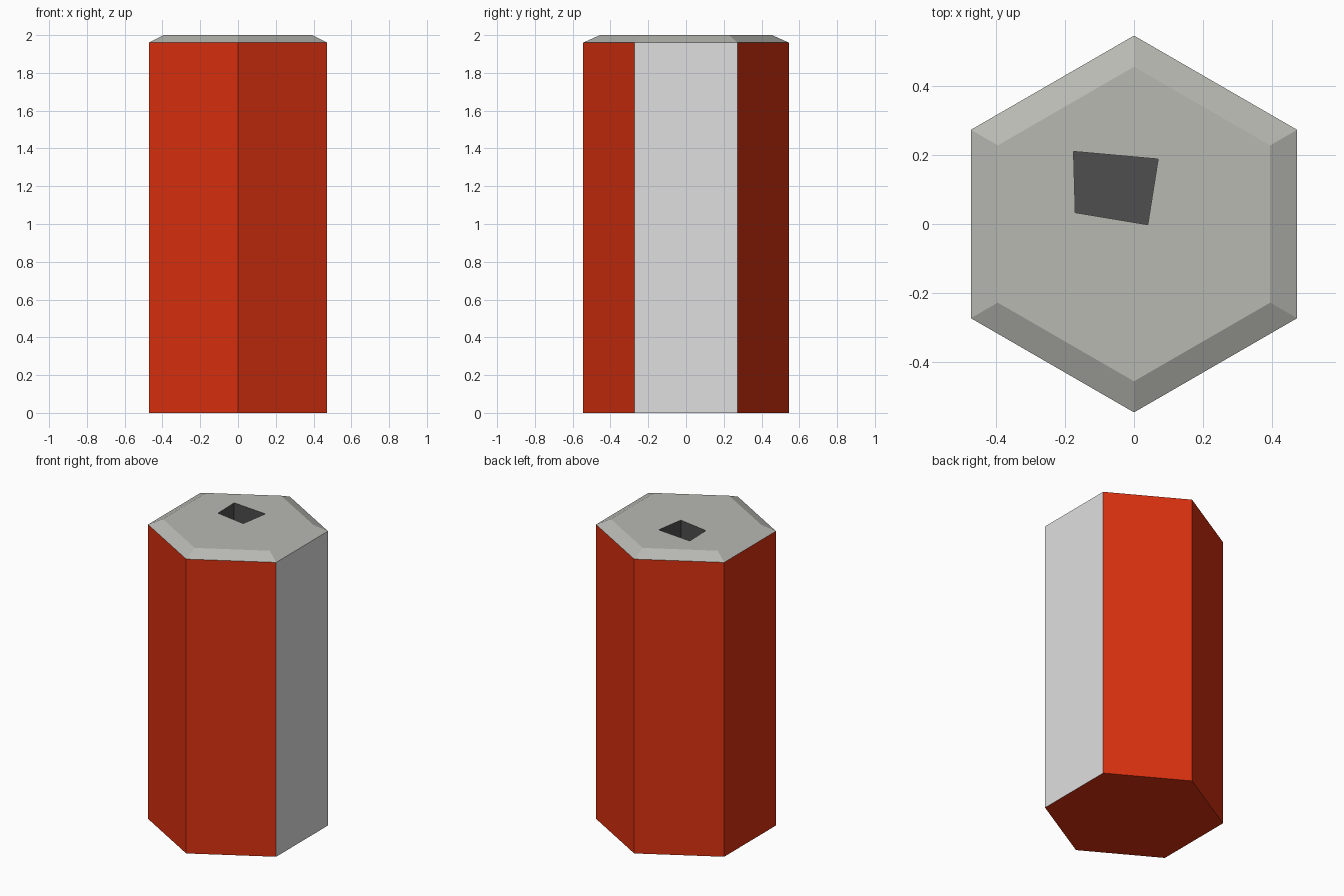
import bpy, bmesh, math

if "Cube" in bpy.data.objects:
    bpy.data.objects.remove(bpy.data.objects["Cube"])

H, BEVEL_Z, FLOOR_Z = 2.0, 1.96, 1.7
R_OUT, R_TOP = 0.545, 0.455


def material(name, rgb):
    m = bpy.data.materials.new(name)
    m.diffuse_color = (*rgb, 1.0)
    m.use_nodes = True
    m.node_tree.nodes["Principled BSDF"].inputs["Base Color"].default_value = m.diffuse_color
    return m


red = material("red", (0.70, 0.030, 0.005))
light_grey = material("light grey", (0.74, 0.74, 0.74))
warm_grey = material("warm grey", (0.48, 0.485, 0.45))
dark_grey = material("dark grey", (0.078, 0.078, 0.078))


def hexagon(r):
    # counter-clockwise, points on the y axis
    return [(r * math.cos(math.radians(30 + 60 * i)),
             r * math.sin(math.radians(30 + 60 * i))) for i in range(6)]


def ring(bm, pts, z):
    return [bm.verts.new((x, y, z)) for x, y in pts]


def wall(bm, low, high):
    n = len(low)
    for i in range(n):
        j = (i + 1) % n
        bm.faces.new((low[i], low[j], high[j], high[i]))


def finish(bm, name, mats):
    mesh = bpy.data.meshes.new(name)
    bm.normal_update()
    for m in mats:
        mesh.materials.append(m)
    if len(mats) > 1:               # the flat side facing +x is unpainted
        for f in bm.faces:
            f.material_index = 1 if f.normal.x > 0.95 else 0
    bm.to_mesh(mesh)
    bm.free()
    ob = bpy.data.objects.new(name, mesh)
    bpy.context.collection.objects.link(ob)


# hole outline, counter-clockwise
hole = [(-0.17, 0.033), (0.04, -0.002), (0.07, 0.188), (-0.175, 0.21)]

# hexagonal casing with closed bottom
bm = bmesh.new()
low, high = ring(bm, hexagon(R_OUT), 0), ring(bm, hexagon(R_OUT), BEVEL_Z)
wall(bm, low, high)
bm.faces.new(low[::-1])
finish(bm, "casing", [red, light_grey])

# bevelled end cap with an opening
bm = bmesh.new()
rim, top = ring(bm, hexagon(R_OUT), BEVEL_Z), ring(bm, hexagon(R_TOP), H)
wall(bm, rim, top)
opening = ring(bm, hole, H)
edges = [bm.edges.get((top[i], top[i - 1])) for i in range(6)]
edges += [bm.edges.new((opening[i], opening[i - 1])) for i in range(4)]
bmesh.ops.triangle_fill(bm, use_beauty=True, edges=edges, normal=(0, 0, 1))
bm.normal_update()
for f in bm.faces:
    if f.normal.z < 0:
        f.normal_flip()
finish(bm, "end_cap", [warm_grey])

# four-sided socket sunk into the cap
bm = bmesh.new()
floor, lip = ring(bm, hole, FLOOR_Z), ring(bm, hole, H)
wall(bm, floor[::-1], lip[::-1])
bm.faces.new(floor)
finish(bm, "socket", [dark_grey])
